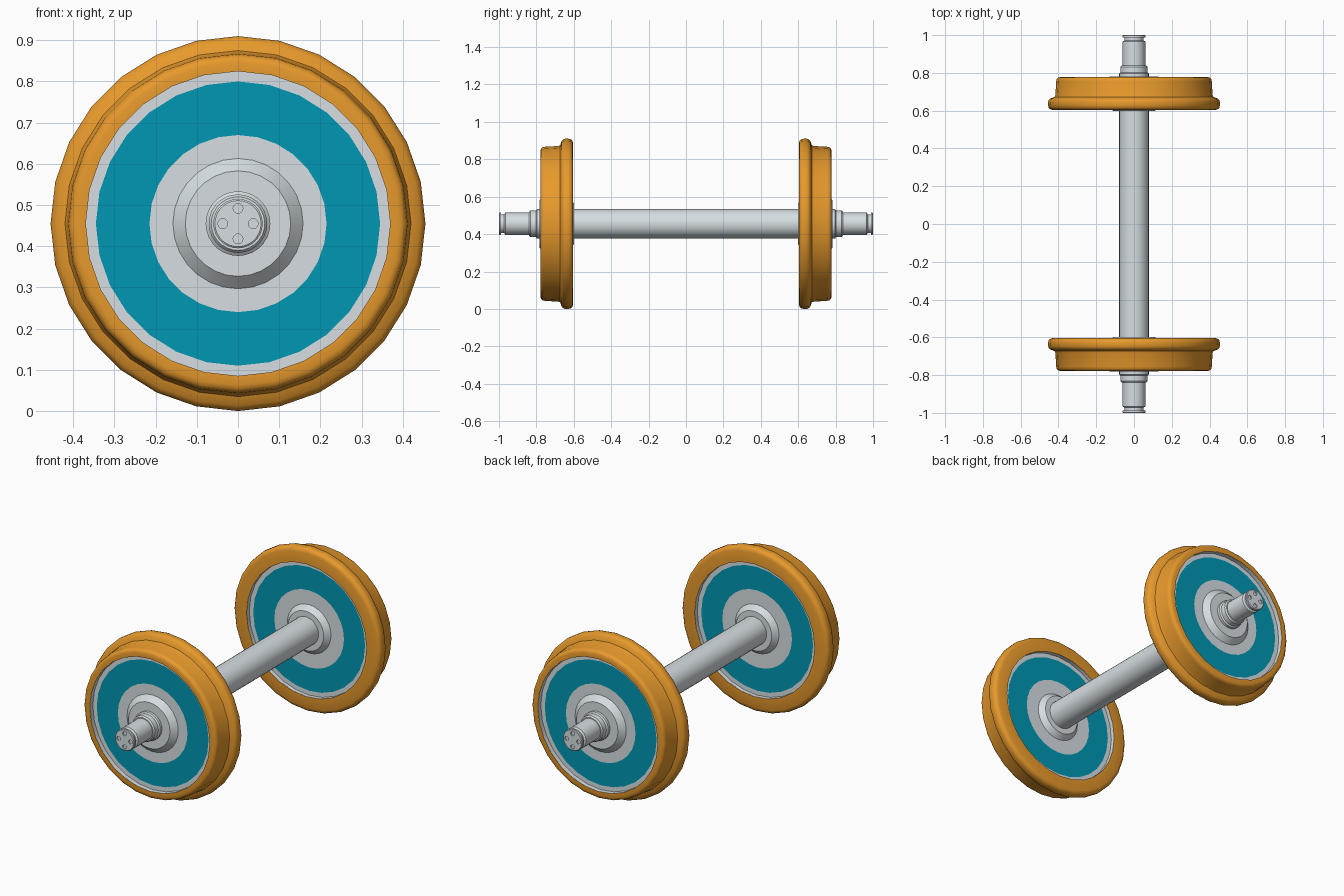
import bpy, bmesh
from math import radians, pi, sin, cos
from mathutils import Matrix, Vector

SEGMENTS = 28
AXIS_Z = 0.455

old = bpy.data.objects.get("Cube")
if old:
    bpy.data.objects.remove(old, do_unlink=True)


def make_material(name, rgb):
    mat = bpy.data.materials.new(name)
    mat.use_nodes = True
    color = (*rgb, 1)
    mat.diffuse_color = color
    mat.node_tree.nodes["Principled BSDF"].inputs["Base Color"].default_value = color
    return mat


steel = make_material("pale steel", (0.67, 0.73, 0.76))
orange = make_material("orange", (0.80, 0.32, 0.025))
teal = make_material("teal", (0.0, 0.31, 0.45))


def new_object(name, bm, *materials):
    mesh = bpy.data.meshes.new(name)
    bm.to_mesh(mesh)
    bm.free()
    obj = bpy.data.objects.new(name, mesh)
    bpy.context.collection.objects.link(obj)
    obj.location.z = AXIS_Z
    for mat in materials:
        mesh.materials.append(mat)
    return obj


def lathe(name, profile, closed, *materials):
    """Revolve (radius, y) points around the y axis."""
    bm = bmesh.new()
    verts = [bm.verts.new((0, y, r)) for r, y in profile]
    pairs = list(zip(verts, verts[1:]))
    if closed:
        pairs.append((verts[-1], verts[0]))
    edges = [bm.edges.new(p) for p in pairs]
    bmesh.ops.spin(bm, geom=verts + edges, cent=(0, 0, 0), axis=(0, 1, 0),
                   angle=2 * pi, steps=SEGMENTS)
    bmesh.ops.remove_doubles(bm, verts=bm.verts, dist=0.0005)
    bmesh.ops.recalc_face_normals(bm, faces=bm.faces)
    return new_object(name, bm, *materials)


def smooth(obj, angle=32):
    bpy.ops.object.select_all(action="DESELECT")
    obj.select_set(True)
    bpy.context.view_layer.objects.active = obj
    bpy.ops.object.shade_smooth_by_angle(angle=radians(angle))


# Tyre section: rounded flange on the inner side, tapering tread outwards
TYRE = [(0.37, 0.604), (0.432, 0.604), (0.444, 0.608), (0.452, 0.616),
        (0.455, 0.628), (0.455, 0.646), (0.451, 0.657), (0.442, 0.665),
        (0.42, 0.673), (0.416, 0.682), (0.412, 0.755), (0.409, 0.768),
        (0.402, 0.775), (0.392, 0.778), (0.37, 0.778)]

# Wheel centre section: rim lining, web and hub boss
CENTRE = [(0.07, 0.598), (0.11, 0.598), (0.135, 0.627), (0.215, 0.627),
          (0.345, 0.627), (0.3695, 0.627), (0.3695, 0.606), (0.372, 0.606),
          (0.372, 0.776), (0.3695, 0.776), (0.3695, 0.752), (0.345, 0.752),
          (0.215, 0.752), (0.158, 0.752), (0.128, 0.782), (0.07, 0.782)]

for side, sign in (("front", -1), ("back", 1)):
    tyre = lathe(side + "_tyre", [(r, y * sign) for r, y in TYRE], True, orange)
    smooth(tyre, 40)
    centre = lathe(side + "_wheel_centre", [(r, y * sign) for r, y in CENTRE],
                   True, steel, teal)
    # Painted band on both faces of the web
    for face in centre.data.polygons:
        c = face.center
        if abs(face.normal.y) > 0.9 and 0.22 < Vector((c.x, c.z)).length < 0.344:
            face.material_index = 1
    smooth(centre, 25)

# Stepped axle with grooved journals
HALF_AXLE = [(0.0785, 0.797), (0.071, 0.803), (0.071, 0.832), (0.065, 0.84),
             (0.06, 0.84), (0.06, 0.966), (0.05, 0.972), (0.05, 0.988),
             (0.06, 0.988), (0.06, 0.997), (0.056, 1), (0, 1)]
axle = lathe("axle", [(r, -y) for r, y in reversed(HALF_AXLE)] + HALF_AXLE, False, steel)

# Four shallow bolt holes in each axle end
bm = bmesh.new()
for end in (-1, 1):
    for i in range(4):
        a = i * pi / 2
        spot = Vector((0.037 * cos(a), end, 0.037 * sin(a)))
        bmesh.ops.create_cone(bm, cap_ends=True, segments=12, radius1=0.012,
                              radius2=0.012, depth=0.012,
                              matrix=Matrix.Translation(spot) @ Matrix.Rotation(pi / 2, 4, "X"))
cutter = new_object("bolt_hole_cutter", bm, steel)
cutter.hide_render = True
holes = axle.modifiers.new("bolt holes", "BOOLEAN")
holes.object = cutter
holes.operation = "DIFFERENCE"
holes.solver = "EXACT"
bpy.context.view_layer.objects.active = axle
bpy.ops.object.modifier_apply(modifier=holes.name)
bpy.data.objects.remove(cutter, do_unlink=True)
smooth(axle)
